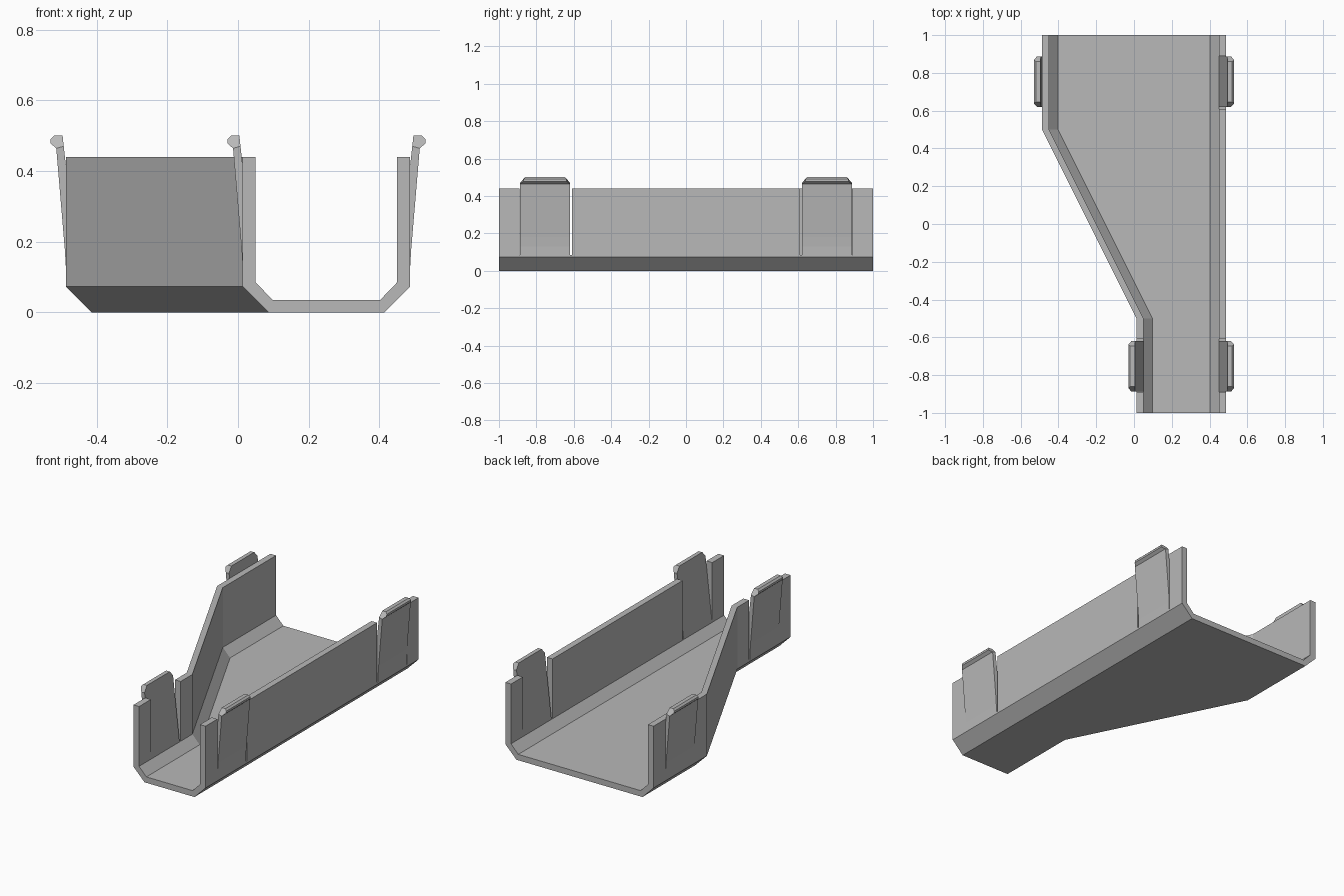
import bpy, bmesh

if "Cube" in bpy.data.objects:
    bpy.data.objects.remove(bpy.data.objects["Cube"], do_unlink=True)

grey = bpy.data.materials.new("plain grey")
grey.use_nodes = True
grey.diffuse_color = (0.48, 0.48, 0.48, 1)
grey.node_tree.nodes["Principled BSDF"].inputs["Base Color"].default_value = (0.48, 0.48, 0.48, 1)


def finish(name, bm):
    bmesh.ops.recalc_face_normals(bm, faces=bm.faces[:])
    mesh = bpy.data.meshes.new(name)
    bm.to_mesh(mesh)
    bm.free()
    mesh.materials.append(grey)
    obj = bpy.data.objects.new(name, mesh)
    bpy.context.collection.objects.link(obj)
    return obj


def loft(bm, rings):
    """Skin a list of equal point rings and return their vertices."""
    rings = [[bm.verts.new(p) for p in ring] for ring in rings]
    n = len(rings[0])
    for a, b in zip(rings, rings[1:]):
        for i in range(n):
            j = (i + 1) % n
            bm.faces.new((a[i], a[j], b[j], b[i]))
    return rings


WALL_OUT, WALL_IN, WALL_TOP = 0.487, 0.45, 0.44
NOTCH_Z = 0.085
SHIFT = 0.5   # how far the left wall steps in at the narrow end

# Trough: one channel section lofted along y, with the left half shifting
half = [(0.402, 0.035), (WALL_IN, NOTCH_Z), (WALL_IN, WALL_TOP),
        (WALL_OUT, WALL_TOP), (WALL_OUT, 0.073), (0.414, 0)]


def section(y, shift):
    right = [(x, y, z) for x, z in half]
    left = [(shift - x, y, z) for x, z in reversed(half)]
    return right + left


bm = bmesh.new()
rings = loft(bm, [section(-1, SHIFT), section(-0.5, SHIFT), section(0.5, 0), section(1, 0)])
# End caps split into wall and floor pieces
for r in (rings[0], rings[-1]):
    for q in ((1, 2, 3, 4), (0, 1, 4, 5), (0, 5, 6, 11), (11, 6, 7, 10), (10, 7, 8, 9)):
        bm.faces.new([r[i] for i in q])
trough = finish("trough", bm)

# Clip positions: side (+1 right hand of the section), x offset, end
clips = [("left_front", 1, 0, -1), ("left_back", 1, 0, 1),
         ("right_front", -1, SHIFT, -1), ("right_back", -1, 0, 1)]

# Notches in the walls that leave narrow slots beside each clip
bm = bmesh.new()
for _, side, off, end in clips:
    box = bmesh.ops.create_cube(bm, size=1)["verts"]
    for v in box:
        v.co.x = off + side * (0.54 if v.co.x > 0 else 0.42)
        v.co.y = end * (0.889 if v.co.y > 0 else 0.61)
        v.co.z = 0.6 if v.co.z > 0 else NOTCH_Z
cutter = finish("notch_cutter", bm)
cutter.hide_render = True
mod = trough.modifiers.new("notches", "BOOLEAN")
mod.operation, mod.solver, mod.object = "DIFFERENCE", "EXACT", cutter
bpy.context.view_layer.objects.active = trough
bpy.ops.object.modifier_apply(modifier=mod.name)
bpy.data.objects.remove(cutter, do_unlink=True)

# Clips: leaning tapered tabs with a chamfered hooked head (x, z, end inset)
foot = [(0.493, 0.47, 0), (WALL_IN, NOTCH_Z, 0), (WALL_OUT, NOTCH_Z, 0),
        (WALL_OUT, 0.13, 0), (0.49, 0.18, 0), (0.514, 0.464, 0)]
head = [(0.53, 0.478, 0.018), (0.53, 0.49, 0.02), (0.52, 0.5, 0.026), (0.496, 0.5, 0.026)]
for name, side, off, end in clips:
    bm = bmesh.new()
    ends = [[(off + side * x, end * (y + s * inset), z) for x, z, inset in foot + head]
            for y, s in ((0.62, 1), (0.887, -1))]
    for r in loft(bm, ends):
        n = len(foot)
        bm.faces.new(r[:n])
        bm.faces.new([r[0], r[n - 1]] + r[n:])
    finish(name + "_clip", bm)
